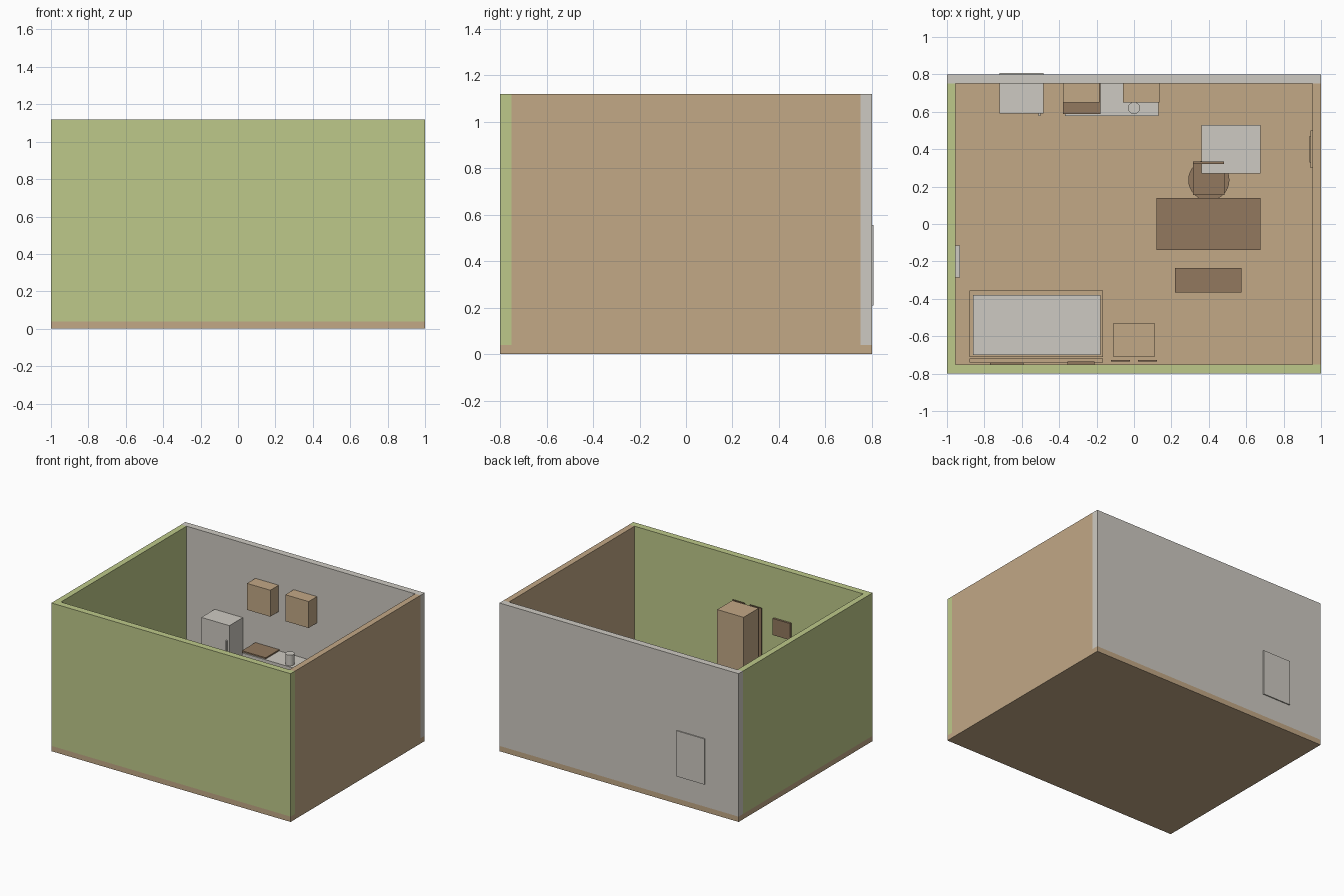
import bpy

if "Cube" in bpy.data.objects:
    bpy.data.objects.remove(bpy.data.objects["Cube"])


def material(name, r, g, b):
    lin = [((c / 255 + 0.055) / 1.055) ** 2.4 for c in (r, g, b)] + [1]
    m = bpy.data.materials.new(name)
    m.use_nodes = True
    m.diffuse_color = lin
    m.node_tree.nodes["Principled BSDF"].inputs["Base Color"].default_value = lin
    return m


TAN = material("tan wood", 194, 168, 134)
GREEN = material("green paint", 190, 201, 138)
GRAY = material("warm gray", 206, 202, 194)
BROWN = material("brown wood", 146, 121, 95)


def box(name, mat, x, y, z):
    """Box from its (min, max) along each axis."""
    spans = (x, y, z)
    bpy.ops.mesh.primitive_cube_add(size=1, location=[sum(s) / 2 for s in spans])
    o = bpy.context.object
    o.name = name
    o.scale = [s[1] - s[0] for s in spans]
    bpy.ops.object.transform_apply(location=False, rotation=False, scale=True)
    o.data.materials.append(mat)
    return o


def cylinder(name, mat, x, y, z, radius):
    bpy.ops.mesh.primitive_cylinder_add(vertices=32, radius=radius, depth=z[1] - z[0],
                                        location=(x, y, sum(z) / 2))
    o = bpy.context.object
    o.name = name
    o.data.materials.append(mat)
    bpy.ops.object.shade_smooth_by_angle()


def table(name, mat, x, y, top, leg=0.025):
    """Slab on four legs."""
    box(name + "_top", mat, x, y, (top - 0.025, top))
    for i, lx in enumerate((x[0], x[1] - leg)):
        for j, ly in enumerate((y[0], y[1] - leg)):
            box(f"{name}_leg_{2 * i + j + 1}", mat, (lx, lx + leg), (ly, ly + leg),
                (FLOOR, top - 0.025))


FLOOR, TOP = 0.04, 1.12
WALL = (FLOOR, TOP)

# Room shell
box("floor", TAN, (-1, 1), (-0.8, 0.8), (0, FLOOR))
box("front_wall", GREEN, (-1, 1), (-0.8, -0.75), WALL)
box("back_wall", GRAY, (-1, 1), (0.75, 0.8), WALL)
box("green_side_wall", GREEN, (-1, -0.955), (-0.75, 0.75), WALL)
box("tan_side_wall", TAN, (0.955, 1), (-0.75, 0.75), WALL)

# Refrigerator, its upper body set through the back wall
box("fridge_lower", GRAY, (-0.72, -0.485), (0.59, 0.75), (FLOOR, 0.21))
box("fridge_upper", GRAY, (-0.72, -0.485), (0.59, 0.808), (0.21, 0.555))
box("fridge_handle", GRAY, (-0.51, -0.5), (0.578, 0.59), (0.28, 0.44))

# Kitchen counter, stove, pot and hanging cabinets
box("counter", GRAY, (-0.37, 0.13), (0.578, 0.75), (FLOOR, 0.385))
box("stove", BROWN, (-0.38, -0.18), (0.588, 0.75), (FLOOR, 0.395))
cylinder("pot", GRAY, 0, 0.62, (0.385, 0.465), 0.032)
for i, x in enumerate((-0.38, -0.06)):
    box(f"cabinet_{i + 1}", TAN, (x, x + 0.195), (0.65, 0.75), (0.68, 0.88))

# Wardrobe with a pair of doors
box("wardrobe", TAN, (-0.11, 0.11), (-0.71, -0.53), (FLOOR, 0.8))
for i, x in enumerate((-0.122, 0.022)):
    box(f"wardrobe_door_{i + 1}", BROWN, (x, x + 0.1), (-0.735, -0.727), (0.06, 0.795))

# Bed with mattress and back board
box("bed_frame", TAN, (-0.88, -0.165), (-0.71, -0.355), (FLOOR, 0.15))
box("mattress", GRAY, (-0.86, -0.18), (-0.7, -0.38), (0.15, 0.21))
box("bed_back_board", TAN, (-0.88, -0.165), (-0.74, -0.72), (FLOOR, 0.3))

# Wall pictures and panels
box("picture_small", BROWN, (-0.355, -0.21), (-0.75, -0.735), (0.615, 0.74))
box("picture_wide", BROWN, (-0.77, -0.59), (-0.75, -0.741), (0.56, 0.7))
box("side_wall_panel", GRAY, (-0.955, -0.93), (-0.285, -0.115), (0.45, 0.7))
box("side_wall_frame", TAN, (0.943, 0.955), (0.3, 0.5), (0.45, 0.7))
box("side_wall_frame_face", TAN, (0.938, 0.943), (0.33, 0.47), (0.48, 0.67))

# Tables and bench
table("desk", BROWN, (0.12, 0.675), (-0.14, 0.14), 0.32)
table("side_table", GRAY, (0.36, 0.675), (0.27, 0.53), 0.3)
box("bench", BROWN, (0.22, 0.575), (-0.365, -0.235), (FLOOR, 0.17))

# Swivel chair
cylinder("chair_base", BROWN, 0.4, 0.235, (FLOOR, 0.055), 0.11)
cylinder("chair_post", BROWN, 0.4, 0.235, (0.055, 0.18), 0.018)
box("chair_seat", BROWN, (0.315, 0.485), (0.155, 0.325), (0.18, 0.205))
box("chair_back", BROWN, (0.315, 0.48), (0.32, 0.335), (0.205, 0.4))
